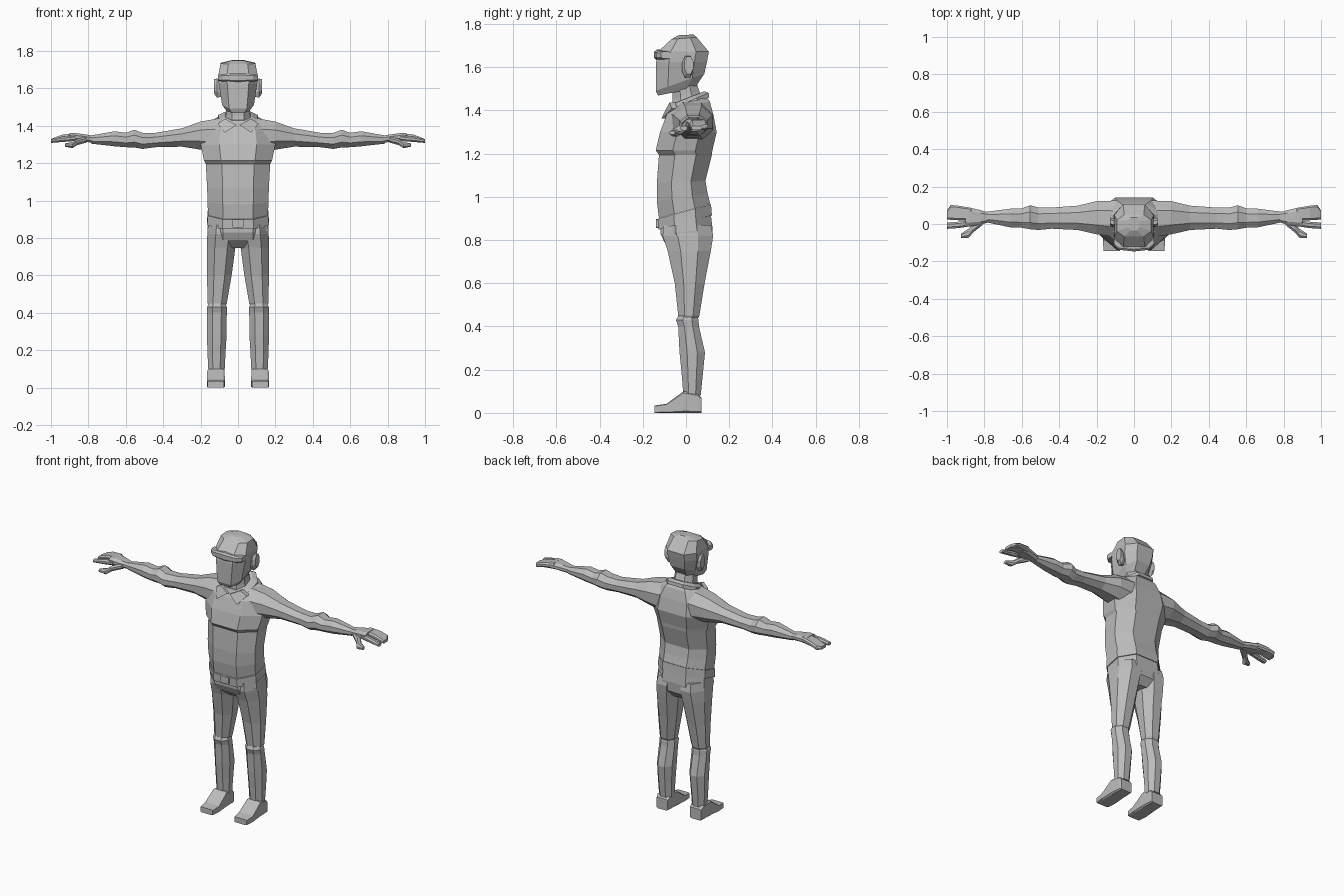
import bpy, bmesh

grey = bpy.data.materials.new("plain grey")
grey.diffuse_color = (0.5, 0.5, 0.5, 1)


def make(name, bm):
    bmesh.ops.recalc_face_normals(bm, faces=bm.faces)
    me = bpy.data.meshes.new(name)
    bm.to_mesh(me)
    bm.free()
    me.materials.append(grey)
    ob = bpy.data.objects.new(name, me)
    bpy.context.collection.objects.link(ob)
    return ob


def octagon(u0, u1, v0, v1, cu, cv):
    """Rectangle with cut corners; cu and cv are cut fractions."""
    a, b = (u1 - u0) * cu, (v1 - v0) * cv
    return [(u0 + a, v0), (u1 - a, v0), (u1, v0 + b), (u1, v1 - b),
            (u1 - a, v1), (u0 + a, v1), (u0, v1 - b), (u0, v0 + b)]


def loft(name, axis, rings, cu=0.28, cv=0.3, side=1, tilts=None):
    """Skin octagons (position, u0, u1, v0, v1) placed along an axis."""
    bm = bmesh.new()
    rows = []
    for i, (p, *box) in enumerate(rings):
        row = []
        for u, v in octagon(*box, cu, cv):
            if axis == "x":
                co = (p, u, v)
            elif axis == "y":
                co = (u, p, v)
            else:
                co = (u, v, p + (tilts[i] * v if tilts else 0))
            row.append(bm.verts.new((co[0] * side, co[1], co[2])))
        rows.append(row)
    for a, b in zip(rows, rows[1:]):
        for i in range(8):
            j = (i + 1) % 8
            bm.faces.new((a[i], a[j], b[j], b[i]))
    bm.faces.new(rows[0])
    bm.faces.new(rows[-1])
    return make(name, bm)


def body(name, rings, cu=0.25, cv=0.3):
    """Symmetric upright loft from (z, tilt, half width, front, back)."""
    return loft(name, "z", [(z, -w, w, f, b) for z, t, w, f, b in rings],
                cu, cv, tilts=[r[1] for r in rings])


# Shirt, with the chest overhanging the belly
body("shirt", [
    (0.935, 0.27, 0.160, -0.125, 0.113),
    (1.00, 0.15, 0.163, -0.135, 0.10),
    (1.07, 0.05, 0.165, -0.135, 0.09),
    (1.195, 0, 0.172, -0.125, 0.12),
    (1.215, 0, 0.182, -0.140, 0.122),
    (1.30, 0, 0.200, -0.120, 0.142),
    (1.38, 0, 0.185, -0.090, 0.127),
    (1.42, 0.2, 0.14, -0.075, 0.11),
    (1.445, 0.4, 0.075, -0.065, 0.085)])

# Belt, buckle and trouser seat
body("belt", [(0.882, 0.27, 0.165, -0.128, 0.120),
              (0.934, 0.27, 0.163, -0.130, 0.116)])
loft("buckle", "y", [(-0.138, -0.03, 0.03, 0.855, 0.898),
                     (-0.12, -0.03, 0.03, 0.855, 0.898)], 0.08, 0.1)
body("trouser_seat", [
    (0.93, 0.27, 0.156, -0.120, 0.110),
    (0.84, 0.10, 0.163, -0.118, 0.123),
    (0.79, 0, 0.160, -0.100, 0.118),
    (0.745, 0, 0.05, -0.05, 0.08)])

# Neck and head
body("neck", [(1.41, 0.3, 0.072, -0.068, 0.085),
              (1.47, 0.3, 0.064, -0.062, 0.062),
              (1.54, 0.3, 0.062, -0.062, 0.04)])
body("head", [
    (1.495, 0.20, 0.060, -0.130, 0.04),
    (1.540, 0.35, 0.085, -0.140, 0.085),
    (1.625, 0, 0.103, -0.138, 0.097),
    (1.672, 0, 0.105, -0.130, 0.106),
    (1.735, 0.08, 0.092, -0.068, 0.05),
    (1.750, 0.05, 0.03, -0.035, 0.035)], 0.22, 0.25)

# Brow bar bowed across the face
loft("brow_bar", "x", [
    (-0.108, -0.115, -0.07, 1.640, 1.672),
    (-0.08, -0.138, -0.09, 1.636, 1.676),
    (0, -0.147, -0.09, 1.632, 1.682),
    (0.08, -0.138, -0.09, 1.636, 1.676),
    (0.108, -0.115, -0.07, 1.640, 1.672)], 0.2, 0.2)

# Collar band around the neck
body("collar", [(1.415, 0.42, 0.108, -0.083, 0.108),
                (1.437, 0.42, 0.105, -0.080, 0.105),
                (1.455, 0.40, 0.076, -0.068, 0.085)])

for s, tag in ((1, "left"), (-1, "right")):
    # Pointed collar flap
    bm = bmesh.new()
    flap = [(0.008, -0.088, 1.405), (0.07, -0.108, 1.362),
            (0.108, -0.060, 1.410), (0.07, -0.07, 1.437)]
    front = [bm.verts.new((x * s, y - 0.006, z)) for x, y, z in flap]
    back = [bm.verts.new((x * s, y + 0.02, z)) for x, y, z in flap]
    bm.faces.new(front)
    bm.faces.new(back)
    for i in range(4):
        j = (i + 1) % 4
        bm.faces.new((front[i], front[j], back[j], back[i]))
    make(tag + "_collar_flap", bm)

    # Ear
    loft(tag + "_ear", "x", [(0.085, -0.01, 0.022, 1.555, 1.64),
                             (0.112, -0.018, 0.032, 1.55, 1.652),
                             (0.127, -0.008, 0.034, 1.57, 1.65)], side=s)

    # Arm from shoulder to wrist
    loft(tag + "_arm", "x", [
        (0.10, -0.07, 0.125, 1.25, 1.44),
        (0.20, -0.055, 0.122, 1.272, 1.422),
        (0.30, -0.032, 0.098, 1.288, 1.386),
        (0.44, -0.025, 0.088, 1.285, 1.362),
        (0.51, -0.032, 0.088, 1.276, 1.362),
        (0.555, -0.028, 0.100, 1.284, 1.378),
        (0.60, -0.02, 0.084, 1.285, 1.362),
        (0.66, -0.018, 0.082, 1.290, 1.370),
        (0.785, 0.008, 0.066, 1.304, 1.348)], side=s)

    # Palm, finger block, index finger and thumb
    loft(tag + "_palm", "x", [
        (0.77, 0.012, 0.06, 1.308, 1.346),
        (0.82, -0.004, 0.074, 1.314, 1.354),
        (0.88, -0.012, 0.088, 1.320, 1.362),
        (0.90, -0.010, 0.090, 1.322, 1.360)], 0.2, side=s)
    loft(tag + "_fingers", "x", [
        (0.87, 0.020, 0.086, 1.325, 1.361),
        (0.94, 0.020, 0.098, 1.322, 1.352),
        (0.98, 0.022, 0.102, 1.312, 1.337),
        (1.00, 0.025, 0.072, 1.310, 1.328)], 0.12, side=s)
    loft(tag + "_index_finger", "x", [
        (0.87, -0.012, 0.020, 1.318, 1.350),
        (0.94, -0.022, 0.012, 1.313, 1.342),
        (1.00, -0.026, 0.008, 1.308, 1.328)], side=s)
    loft(tag + "_thumb", "x", [
        (0.81, -0.006, 0.035, 1.310, 1.342),
        (0.86, -0.045, 0.000, 1.296, 1.330),
        (0.885, -0.075, -0.025, 1.280, 1.312),
        (0.925, -0.076, -0.052, 1.288, 1.306)], side=s)

    # Thigh, shin and shoe
    loft(tag + "_thigh", "z", [
        (0.87, 0.002, 0.158, -0.105, 0.115),
        (0.82, 0.002, 0.164, -0.108, 0.126),
        (0.75, 0.014, 0.167, -0.085, 0.115),
        (0.60, 0.034, 0.166, -0.052, 0.086),
        (0.45, 0.060, 0.162, -0.036, 0.062),
        (0.43, 0.068, 0.155, -0.030, 0.052)], side=s)
    loft(tag + "_shin", "z", [
        (0.46, 0.070, 0.155, -0.030, 0.05),
        (0.43, 0.060, 0.165, -0.046, 0.058),
        (0.40, 0.060, 0.165, -0.036, 0.060),
        (0.28, 0.061, 0.166, -0.030, 0.088),
        (0.18, 0.067, 0.163, -0.020, 0.078),
        (0.08, 0.072, 0.158, -0.012, 0.068)], side=s)
    loft(tag + "_shoe", "y", [
        (-0.145, 0.076, 0.162, 0, 0.034),
        (-0.09, 0.070, 0.167, 0, 0.042),
        (-0.012, 0.072, 0.164, 0, 0.100),
        (0.055, 0.075, 0.160, 0, 0.088),
        (0.072, 0.078, 0.156, 0, 0.070)], 0.1, 0.08, side=s)
